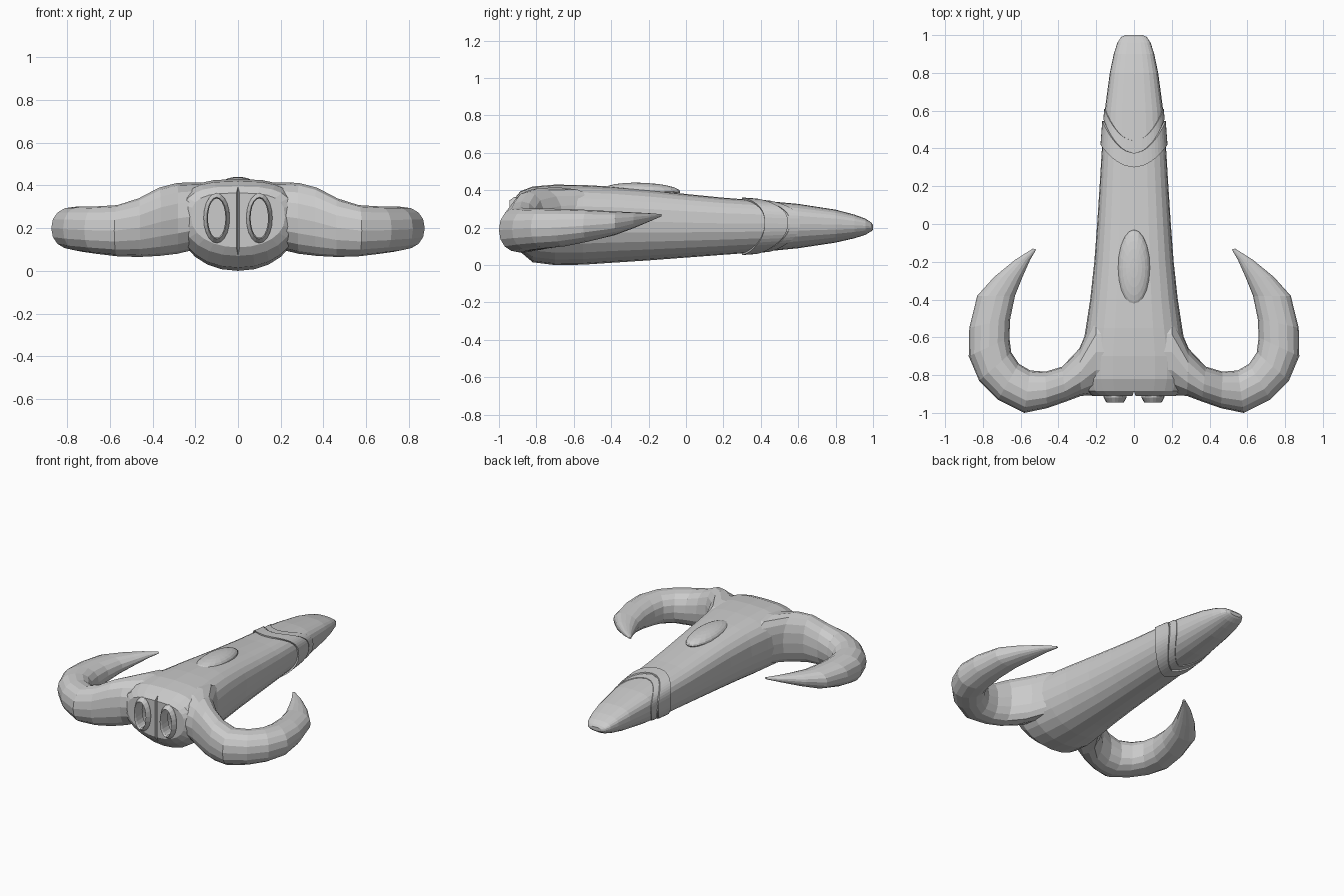
import bpy, bmesh, math
from mathutils import Vector

if "Cube" in bpy.data.objects:
    bpy.data.objects.remove(bpy.data.objects["Cube"])

# fuselage stations: y, half width, bottom z, top z
STATIONS = [
    (-.91, .22, .11, .365), (-.885, .26, .07, .395), (-.82, .28, .015, .42),
    (-.70, .28, 0, .43), (-.55, .255, .002, .428), (-.40, .232, .012, .42),
    (-.20, .21, .025, .402), (0, .195, .04, .38), (.20, .182, .055, .36),
    (.40, .17, .07, .345), (.60, .155, .09, .327), (.80, .128, .12, .296),
    (.90, .107, .143, .27), (.96, .088, .162, .248), (.99, .068, .18, .228),
    (1.0, .045, .19, .215)]

# wing sections: inner x, y, outer x, y, bottom z, top z
WING = [
    (.20, -.45, .20, -.905, .10, .415), (.29, -.66, .28, -.91, .08, .412),
    (.38, -.755, .36, -.94, .07, .39), (.47, -.782, .46, -.975, .065, .34),
    (.55, -.775, .58, -1.0, .068, .308), (.61, -.74, .72, -.93, .08, .302),
    (.65, -.68, .82, -.83, .09, .302), (.66, -.60, .875, -.70, .10, .30),
    (.655, -.50, .872, -.55, .125, .295), (.63, -.38, .83, -.38, .16, .287),
    (.59, -.28, .74, -.28, .197, .282), (.55, -.19, .63, -.19, .235, .277),
    (.518, -.135, .535, -.13, .26, .272)]


def spow(v, e):
    return math.copysign(abs(v) ** e, v)


def loft(name, rings, caps=True, loop=False):
    bm = bmesh.new()
    vs = [[bm.verts.new(p) for p in r] for r in rings]
    pairs = list(zip(vs, vs[1:])) + ([(vs[-1], vs[0])] if loop else [])
    n = len(rings[0])
    for a, b in pairs:
        for i in range(n):
            j = (i + 1) % n
            bm.faces.new((a[i], a[j], b[j], b[i]))
    if caps and not loop:
        bm.faces.new(vs[0])
        bm.faces.new(vs[-1])
    bmesh.ops.recalc_face_normals(bm, faces=bm.faces)
    me = bpy.data.meshes.new(name)
    bm.to_mesh(me)
    bm.free()
    ob = bpy.data.objects.new(name, me)
    bpy.context.collection.objects.link(ob)
    return ob


def boolean(ob, other, op):
    m = ob.modifiers.new(op, 'BOOLEAN')
    m.object, m.operation, m.solver = other, op, 'EXACT'
    bpy.context.view_layer.objects.active = ob
    bpy.ops.object.modifier_apply(modifier=m.name)
    bpy.data.objects.remove(other)


def hull_point(y, t, grow=0):
    for a, b in zip(STATIONS, STATIONS[1:]):
        if y <= b[0]:
            break
    k = (y - a[0]) / (b[0] - a[0])
    hw, zb, zt = (a[i] + (b[i] - a[i]) * k for i in (1, 2, 3))
    mid = zb + (zt - zb) * .55
    c, s = math.cos(t), math.sin(t)
    e = .68 if s > 0 else .95
    h = (zt if s > 0 else zb) - mid
    return Vector(((hw + grow) * spow(c, e), y,
                   mid + (abs(h) + grow) * math.copysign(1, h) * abs(s) ** e))


def angles(n):
    return [math.tau * i / n for i in range(n)]


# main body
body = loft("fuselage", [[hull_point(s[0], t) for t in angles(24)] for s in STATIONS])

# both hooked wings as one continuous loft from tip to tip
def wing_ring(sec, side):
    ix, iy, ox, oy, zb, zt = sec
    inner, outer = Vector((side * ix, iy, 0)), Vector((side * ox, oy, 0))
    c, h = (inner + outer) / 2, (outer - inner) / 2
    return [c + h * spow(math.cos(t), .9) +
            Vector((0, 0, (zb + zt) / 2 + (zt - zb) / 2 * spow(math.sin(t), .9)))
            for t in angles(16)]

wings = loft("wings", [wing_ring(s, -1) for s in reversed(WING)] +
             [wing_ring(s, 1) for s in WING])
boolean(body, wings, 'UNION')


# oval engine openings in the rear face
def oval(cx, y, rx, rz, n=20):
    return [Vector((cx + rx * math.cos(t), y, .247 + rz * math.sin(t))) for t in angles(n)]

for side in (-1, 1):
    x = side * .1
    cutter = loft("engine_cutter", [oval(x, -1.05, .056, .112), oval(x, -.82, .05, .10)])
    boolean(body, cutter, 'DIFFERENCE')
    loft("engine_rim", [oval(x, -.86, .063, .119), oval(x, -.918, .061, .117),
                        oval(x, -.945, .046, .098), oval(x, -.93, .041, .092),
                        oval(x, -.86, .041, .092)], loop=True)

# upright notch between the engines
notch = loft("notch_cutter", [[Vector((-.02, -.95, z)), Vector((0, -.885, z)),
                               Vector((.02, -.95, z))] for z in (-.1, .6)])
boolean(body, notch, 'DIFFERENCE')

# raised collars around the nose, swept forward at the sides
def collar(name, back, front, back_sweep, front_sweep, grow):
    def ring(y0, sweep, g):
        return [hull_point(y0 + sweep * abs(math.cos(t)) ** 1.3, t, g) for t in angles(48)]
    loft(name, [ring(back, back_sweep, -.01), ring(back, back_sweep, grow),
                ring(front, front_sweep, grow), ring(front, front_sweep, -.01)], loop=True)

collar("nose_collar_rear", .30, .375, .12, .17, .009)
collar("nose_collar_front", .385, .44, .17, .17, .004)

# low canopy blister on the spine
bpy.ops.mesh.primitive_uv_sphere_add(segments=20, ring_count=12, location=(0, -.235, .398))
canopy = bpy.context.object
canopy.name = "canopy"
canopy.scale = (.085, .205, .042)
canopy.rotation_euler.x = math.radians(-2)
